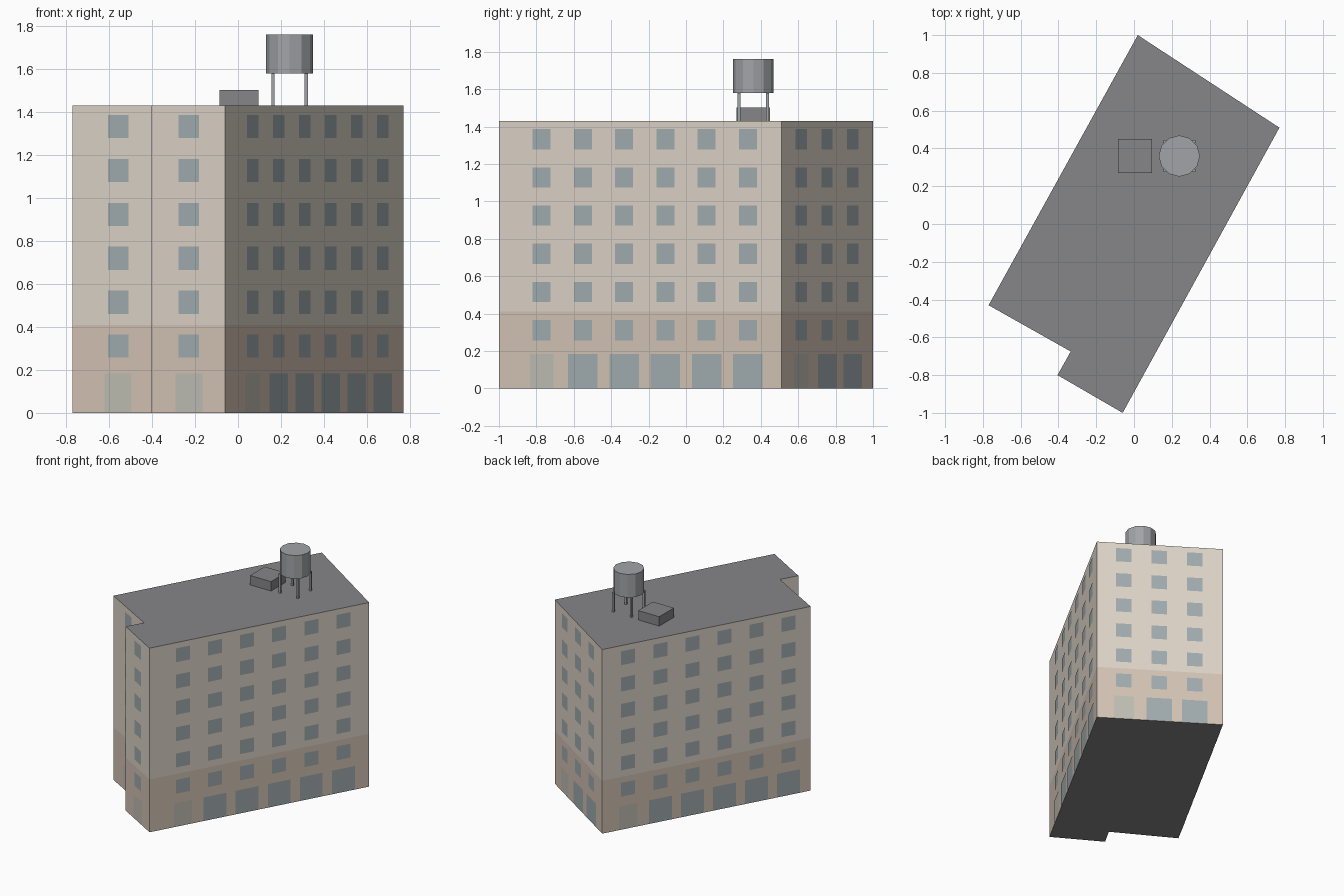
import bpy, bmesh
from mathutils import Vector

if "Cube" in bpy.data.objects:
    bpy.data.objects.remove(bpy.data.objects["Cube"])

H, BAND, FLOOR, STEP = 1.43, 0.41, 1.43 / 7, 0.2515
# footprint, counter-clockwise seen from above
PLAN = [(-0.77, -0.43), (-0.335, -0.675), (-0.405, -0.80),
        (-0.06, -1.0), (0.77, 0.51), (0.02, 1.0)]
# per wall: (number of window columns, distance of first column from wall start)
BAYS = [(1, 0.245), (0, 0), (1, 0.205), (6, 0.262), (3, 0.192), (6, 0.203)]


def material(name, r, g, b):
    m = bpy.data.materials.new(name)
    m.diffuse_color = (r, g, b, 1)
    m.use_nodes = True
    m.node_tree.nodes["Principled BSDF"].inputs["Base Color"].default_value = m.diffuse_color
    return m


plaster = material("plaster", 0.73, 0.66, 0.58)
stone = material("stone", 0.66, 0.55, 0.46)
glass = material("glass", 0.36, 0.42, 0.44)
door_paint = material("door_paint", 0.53, 0.52, 0.46)
roofing = material("roofing", 0.24, 0.24, 0.25)
metal = material("metal", 0.36, 0.37, 0.39)


def finish(bm, name, *mats):
    me = bpy.data.meshes.new(name)
    bm.to_mesh(me)
    bm.free()
    for m in mats:
        me.materials.append(m)
    ob = bpy.data.objects.new(name, me)
    bpy.context.collection.objects.link(ob)
    return ob


# building body: stone lower storeys, plaster above, flat roof
bm = bmesh.new()
rings = [[bm.verts.new((x, y, z)) for x, y in PLAN] for z in (0, BAND, H)]
n = len(PLAN)
for k in range(2):
    for i in range(n):
        j = (i + 1) % n
        f = bm.faces.new((rings[k][i], rings[k][j], rings[k + 1][j], rings[k + 1][i]))
        f.material_index = k
for ring in (rings[0][::-1], rings[2]):
    bm.faces.new(ring).material_index = 2
finish(bm, "building", stone, plaster, roofing)


def pane(bm, start, along, out, centre, width, z0, z1):
    pts = [(centre - width / 2, z0), (centre + width / 2, z0),
           (centre + width / 2, z1), (centre - width / 2, z1)]
    bm.faces.new([bm.verts.new(start + along * u + out * 0.002 + Vector((0, 0, z)))
                  for u, z in pts])


# windows, shop fronts and one door at the start of each wall
windows, shops, doors = bmesh.new(), bmesh.new(), bmesh.new()
for i, (count, first) in enumerate(BAYS):
    a = Vector((*PLAN[i], 0))
    d = (Vector((*PLAN[(i + 1) % n], 0)) - a).normalized()
    out = Vector((d.y, -d.x, 0))
    for c in range(count):
        u = first + c * STEP
        if c == 0:
            pane(doors, a, d, out, u, 0.144, 0.003, 0.184)
        else:
            pane(shops, a, d, out, u, 0.18, 0.003, 0.184)
        for s in range(6):
            z = 0.257 + s * FLOOR
            pane(windows, a, d, out, u, 0.11, z, z + 0.108)
finish(windows, "windows", glass)
finish(shops, "shop_fronts", glass)
finish(doors, "doors", door_paint)


def box(name, x, y, z0, z1, size, mat):
    bpy.ops.mesh.primitive_cube_add(size=1, location=(x, y, (z0 + z1) / 2))
    ob = bpy.context.object
    ob.name = name
    ob.scale = (size, size, z1 - z0)
    ob.data.materials.append(mat)


# rooftop vent box and water tank on four legs
box("roof_vent", 0.005, 0.36, H, 1.503, 0.18, roofing)
TX, TY = 0.24, 0.36
for sx in (-1, 1):
    for sy in (-1, 1):
        box("tank_leg", TX + sx * 0.077, TY + sy * 0.077, H, 1.58, 0.016, metal)
bpy.ops.mesh.primitive_cylinder_add(vertices=12, radius=0.109, depth=0.18,
                                    location=(TX, TY, 1.67))
bpy.context.object.name = "water_tank"
bpy.context.object.data.materials.append(metal)
